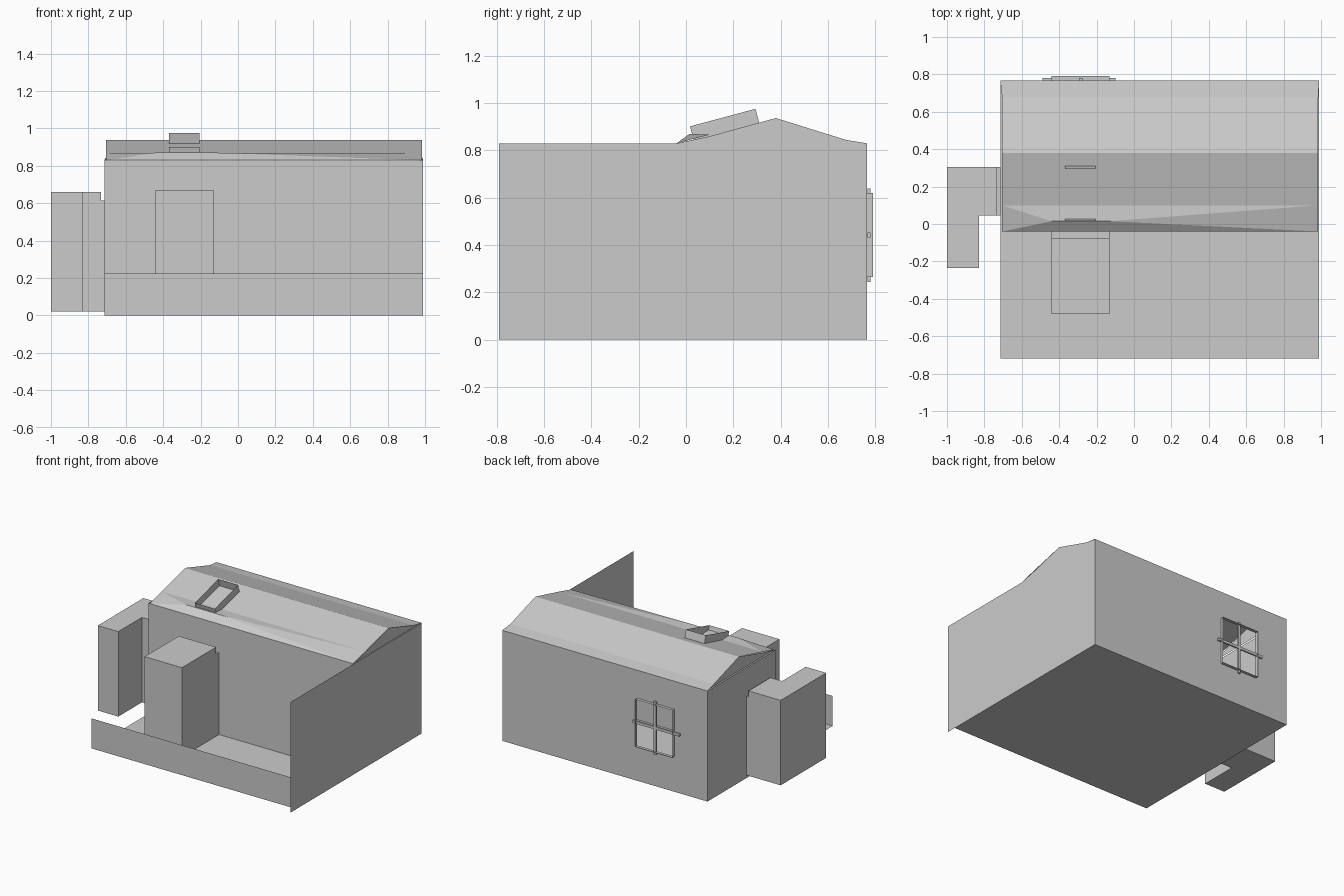
import bpy, bmesh
from mathutils import Matrix, Vector
from math import radians

if "Cube" in bpy.data.objects:
    bpy.data.objects.remove(bpy.data.objects["Cube"])

L, R = -0.715, 0.99          # house sides
FW, BW = -0.04, 0.766        # front and back wall of the house
EAVE = 0.83


def mesh(name, verts, faces):
    me = bpy.data.meshes.new(name)
    me.from_pydata(verts, [], faces)
    ob = bpy.data.objects.new(name, me)
    bpy.context.collection.objects.link(ob)
    return ob


def panel(name, *pts):
    return mesh(name, pts, [tuple(range(len(pts)))])


def box(name, x0, x1, y0, y1, z0, z1):
    bm = bmesh.new()
    bmesh.ops.create_cube(bm, size=1, matrix=Matrix.Translation(
        ((x0 + x1) / 2, (y0 + y1) / 2, (z0 + z1) / 2)) @ Matrix.Diagonal((x1 - x0, y1 - y0, z1 - z0, 1)))
    me = bpy.data.meshes.new(name)
    bm.to_mesh(me)
    bm.free()
    ob = bpy.data.objects.new(name, me)
    bpy.context.collection.objects.link(ob)
    return ob


def ring(name, outer, inner):
    # quads joining two matching loops of four points
    return mesh(name, outer + inner, [(i, (i + 1) % 4, 4 + (i + 1) % 4, 4 + i) for i in range(4)])


def rect_xz(x0, x1, z0, z1, y):
    return [(x0, y, z0), (x1, y, z0), (x1, y, z1), (x0, y, z1)]


# floor slab and thin walls
panel("floor", (L, -0.72, 0), (R, -0.72, 0), (R, BW, 0), (L, BW, 0))
panel("right_wall", (R, -0.79, 0), (R, BW, 0), (R, BW, EAVE), (R, -0.79, EAVE))
panel("left_wall", (L, BW, 0), (L, FW, 0), (L, FW, EAVE), (L, BW, EAVE))
panel("front_wall", *rect_xz(L, R, 0, EAVE, FW))
panel("patio_wall", *rect_xz(L, R, 0, 0.225, -0.72))

# back wall with window opening
WX0, WX1, WZ0, WZ1 = -0.44, -0.13, 0.265, 0.62
ring("back_wall", rect_xz(L, R, 0, EAVE, BW), rect_xz(WX0, WX1, WZ0, WZ1, BW))

# window frame and crossing bars
ring("window_frame", rect_xz(WX0, WX1, WZ0, WZ1, BW), rect_xz(WX0, WX1, WZ0, WZ1, 0.79))
xm, zm = (WX0 + WX1) / 2, (WZ0 + WZ1) / 2
box("window_bar_vertical", xm - 0.01, xm + 0.01, 0.768, 0.78, 0.243, 0.64)
box("window_bar_horizontal", -0.49, -0.10, 0.768, 0.78, zm - 0.01, zm + 0.01)

# gabled roof with a raised front eave
a, b = -0.705, 0.985
mesh("roof", [
    (a, FW, EAVE), (b, FW, EAVE), (-0.13, 0.015, 0.87), (-0.44, 0.015, 0.87),
    (a, 0.10, 0.867), (b, 0.10, 0.867), (a, 0.38, 0.937), (b, 0.38, 0.937),
    (a, 0.675, 0.845), (b, 0.675, 0.845), (L, BW, EAVE), (R, BW, EAVE)],
    [(0, 1, 2, 3), (0, 3, 4), (1, 5, 2), (3, 2, 5, 4),
     (4, 5, 7, 6), (6, 7, 9, 8), (8, 9, 11, 10)])
for name, x in (("left_gable", a), ("right_gable", b)):
    panel(name, (x, FW, EAVE), (x, 0.10, 0.86), (x, 0.38, 0.937), (x, 0.675, 0.845), (x, BW, EAVE))

# open tilted roof vent
up = Matrix.Rotation(radians(15), 3, 'X') @ Vector((0, 0, 0.062))
base = [Vector(p) for p in ((-0.37, 0.033, 0.842), (-0.205, 0.033, 0.842),
                            (-0.205, 0.31, 0.916), (-0.37, 0.31, 0.916))]
ring("roof_vent", base, [p + up for p in base])

# front tower with a narrow neck against the wall
box("front_tower", -0.44, -0.13, -0.48, -0.075, 0, 0.67)
box("front_tower_neck", -0.44, -0.13, -0.075, FW, 0, 0.615)

# L-shaped side annex and its neck
plan = [(-1, -0.235), (-0.83, -0.235), (-0.83, 0.045), (-0.733, 0.045), (-0.733, 0.305), (-1, 0.305)]
n = len(plan)
mesh("side_annex", [(x, y, 0.022) for x, y in plan] + [(x, y, 0.66) for x, y in plan],
     [tuple(reversed(range(n))), tuple(range(n, 2 * n))] +
     [(i, (i + 1) % n, n + (i + 1) % n, n + i) for i in range(n)])
box("side_annex_neck", -0.733, L, 0.045, 0.305, 0.022, 0.615)
